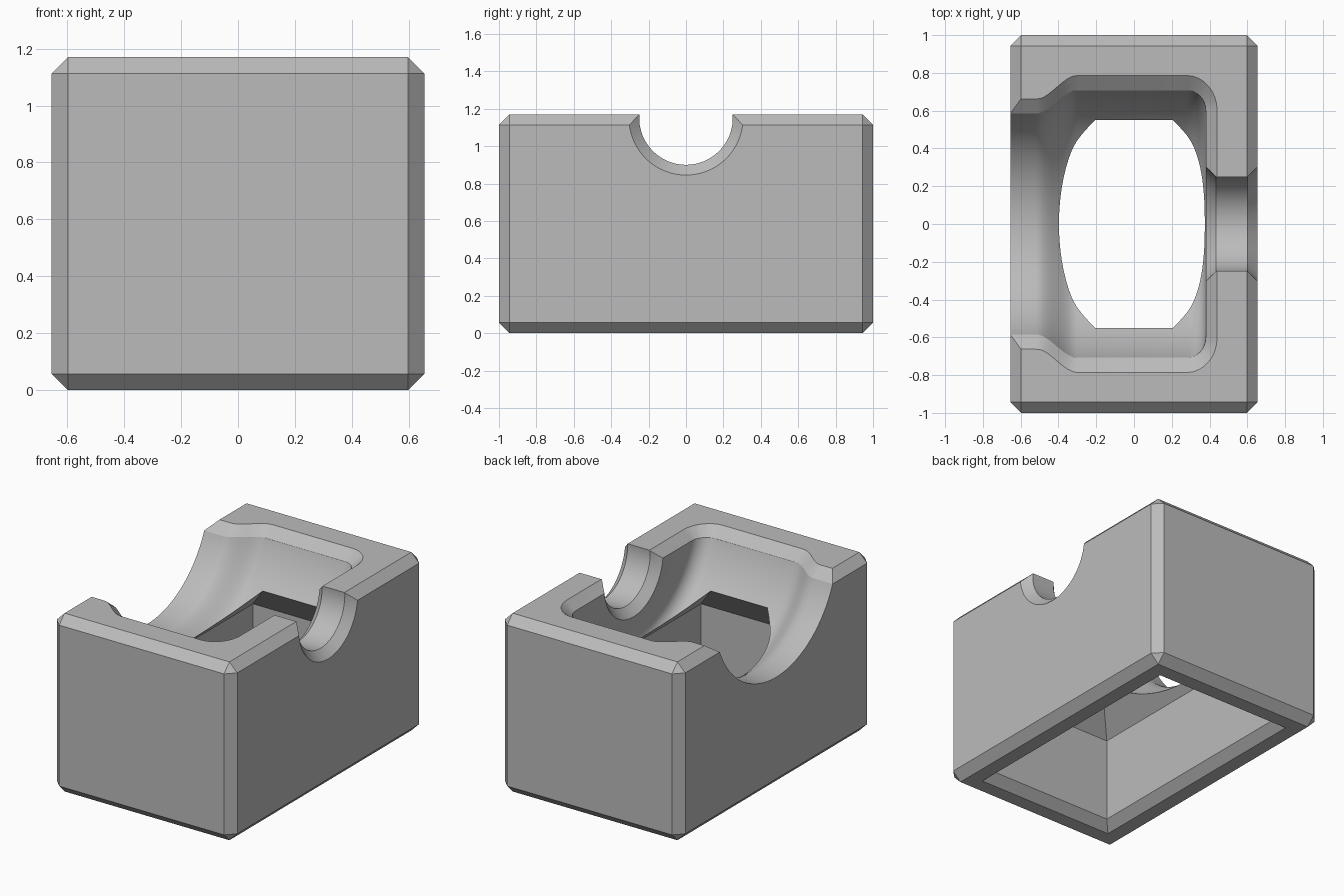
import bpy, bmesh, math

cube = bpy.data.objects.get("Cube")
if cube:
    bpy.data.objects.remove(cube, do_unlink=True)

HX, HY, H = 0.655, 1.0, 1.17      # half width, half depth, height
C = 0.057                         # chamfer size
AXIS_Z = 1.36                     # axis of the large round pocket

grey = bpy.data.materials.new("plain_grey")
grey.use_nodes = True
tone = (0.5, 0.5, 0.5, 1)
grey.diffuse_color = tone
grey.node_tree.nodes["Principled BSDF"].inputs["Base Color"].default_value = tone


def loft(name, rings):
    """Closed solid through rings that have equal point counts."""
    bm = bmesh.new()
    loops = [[bm.verts.new(p) for p in ring] for ring in rings]
    n = len(loops[0])
    for a, b in zip(loops, loops[1:]):
        for i in range(n):
            j = (i + 1) % n
            bm.faces.new((a[i], a[j], b[j], b[i]))
    bm.faces.new(loops[0][::-1])
    bm.faces.new(loops[-1])
    bmesh.ops.recalc_face_normals(bm, faces=bm.faces)
    mesh = bpy.data.meshes.new(name)
    bm.to_mesh(mesh)
    bm.free()
    mesh.materials.append(grey)
    obj = bpy.data.objects.new(name, mesh)
    bpy.context.collection.objects.link(obj)
    return obj


def revolve(name, profile, zc, n=96):
    """Spin (x, radius) points around an axis along x."""
    angles = [math.tau * (i + 0.5) / n for i in range(n)]
    return loft(name, [[(x, r * math.sin(a), zc + r * math.cos(a)) for a in angles]
                       for x, r in profile])


def rect(x, y, z):
    return [(-x, -y, z), (x, -y, z), (x, y, z), (-x, y, z)]


def evaluated(obj):
    bpy.context.view_layer.update()
    return obj.evaluated_get(bpy.context.evaluated_depsgraph_get())


def bake(obj):
    """Replace the mesh by its modified result."""
    mesh = bpy.data.meshes.new_from_object(evaluated(obj))
    obj.modifiers.clear()
    obj.data = mesh


def subtract(obj, cutter):
    """Cut with the first solver that leaves a full-length block."""
    cutter.hide_render = True
    cut = obj.modifiers.new("cut", 'BOOLEAN')
    cut.operation = 'DIFFERENCE'
    cut.object = cutter
    for solver in ('EXACT', 'MANIFOLD', 'FLOAT'):
        cut.solver = solver
        ys = [v.co.y for v in evaluated(obj).data.vertices]
        if ys and max(ys) - min(ys) > 1.9 * HY:
            break
    bake(obj)
    bpy.data.objects.remove(cutter, do_unlink=True)


# Chamfered outer block
body = loft("housing_block", [rect(HX, HY, 0), rect(HX, HY, H)])
bevel = body.modifiers.new("edge_chamfer", 'BEVEL')
bevel.width = C
bevel.segments = 1
bake(body)

# Large round pocket: neck on the right side, easing into the main bore
NECK, BORE, FILLET = 0.635, 0.75, 0.1
profile = [(-0.8, NECK), (-0.6, NECK)]
for i in range(13):
    t = i / 12
    profile.append((-0.52 + 0.22 * t, NECK + (BORE - NECK) * t * t * (3 - 2 * t)))
for i in range(9):
    a = math.pi / 2 * (1 - i / 8)
    profile.append((0.28 + FILLET * math.cos(a), BORE - FILLET + FILLET * math.sin(a)))
subtract(body, revolve("pocket_cutter", profile, AXIS_Z))

# Sloping rim around the top of the pocket
plan = [(x, math.sqrt(r * r - (AXIS_Z - H + C) ** 2)) for x, r in profile]
slopes = []
for i in range(len(plan)):
    x0, y0 = plan[max(i - 1, 0)]
    x1, y1 = plan[min(i + 1, len(plan) - 1)]
    length = math.hypot(x1 - x0, y1 - y0)
    nx, ny = (y0 - y1) / length, (x1 - x0) / length
    slopes.append((nx * (0.06 if nx > 0 else 0.03), ny * 0.078))


def rim_ring(k):
    """Outline at a share k of the way up the slope."""
    half = [(x + k * dx, y + k * dy) for (x, y), (dx, dy) in zip(plan, slopes)]
    z = H - C + k * C
    return [(x, y, z) for x, y in half] + [(x, -y, z) for x, y in reversed(half)]


subtract(body, loft("rim_cutter", [rim_ring(-0.2), rim_ring(1.2)]))

# Small round notch in the left wall, flared at both mouths
subtract(body, revolve("notch_cutter", [(0.33, 0.355), (0.435, 0.25), (0.6, 0.25),
                                        (0.755, 0.405)], 1.15))

# Hollow underside: chamfered mouth, straight walls, hipped roof
WALL, EAVE, RISE = 0.21, 0.61, 0.35
wx, wy = HX - WALL, HY - WALL
subtract(body, loft("hollow_cutter", [
    rect(wx + 2 * C, wy + 2 * C, -C), rect(wx, wy, C),
    rect(wx, wy, EAVE), rect(wx - RISE, wy - RISE, EAVE + RISE)]))

bpy.ops.object.select_all(action='DESELECT')
body.select_set(True)
bpy.context.view_layer.objects.active = body
bpy.ops.object.shade_smooth_by_angle(angle=math.radians(25))
